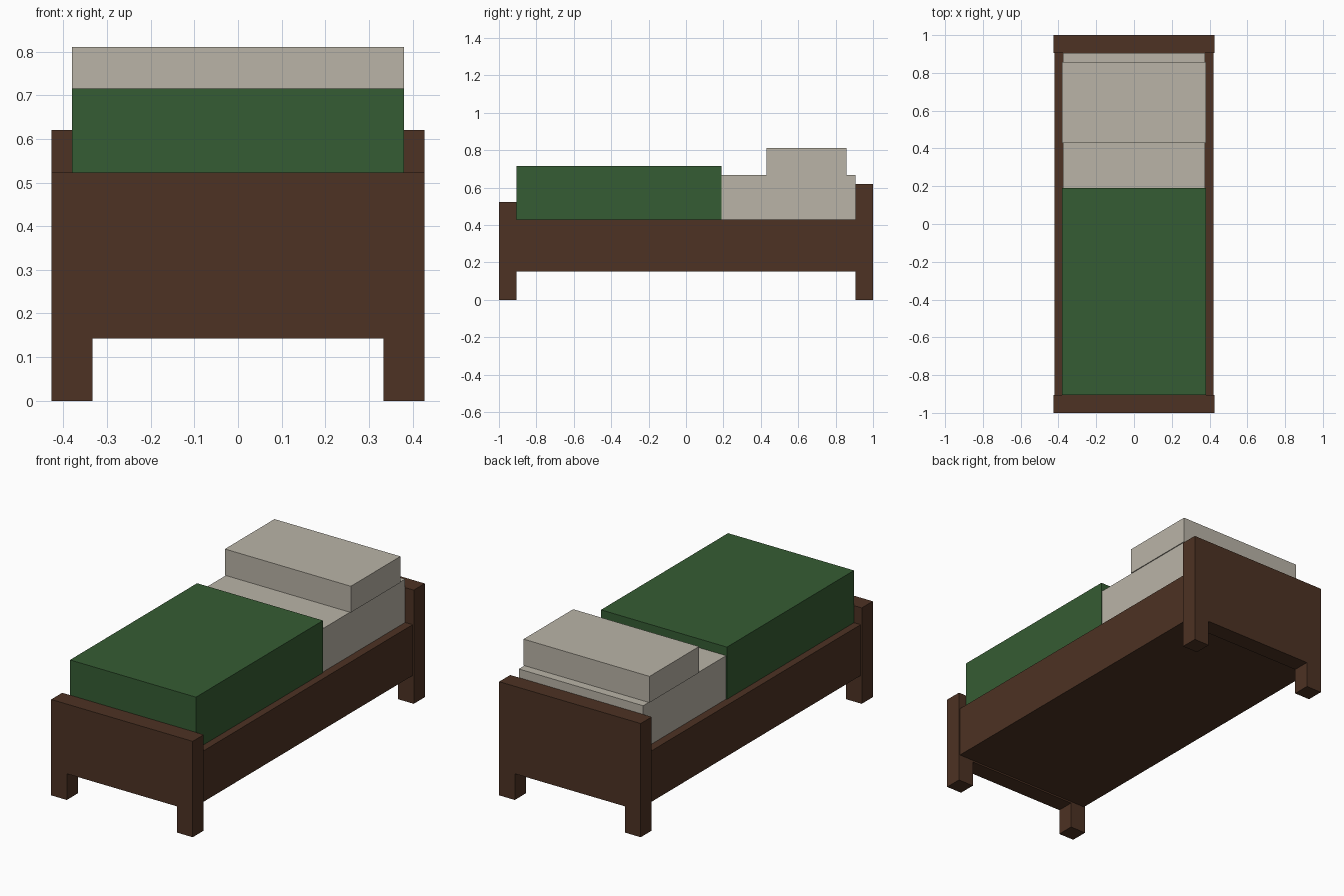
import bpy
import bmesh

if "Cube" in bpy.data.objects:
    bpy.data.objects.remove(bpy.data.objects["Cube"])


def material(name, rgb):
    m = bpy.data.materials.new(name)
    m.diffuse_color = (*rgb, 1.0)
    m.use_nodes = True
    m.node_tree.nodes["Principled BSDF"].inputs["Base Color"].default_value = m.diffuse_color
    return m


WOOD = material("dark brown wood", (0.074, 0.032, 0.017))
GREEN = material("green blanket", (0.036, 0.107, 0.033))
LINEN = material("pale linen", (0.49, 0.456, 0.386))


def prism(name, profile, y0, y1, mat):
    """Extrude an x-z outline from y0 to y1."""
    bm = bmesh.new()
    face = bm.faces.new([bm.verts.new((x, y0, z)) for x, z in profile])
    ext = bmesh.ops.extrude_face_region(bm, geom=[face])
    verts = [v for v in ext["geom"] if isinstance(v, bmesh.types.BMVert)]
    bmesh.ops.translate(bm, verts=verts, vec=(0, y1 - y0, 0))
    bmesh.ops.recalc_face_normals(bm, faces=bm.faces)
    mesh = bpy.data.meshes.new(name)
    bm.to_mesh(mesh)
    bm.free()
    mesh.materials.append(mat)
    obj = bpy.data.objects.new(name, mesh)
    bpy.context.collection.objects.link(obj)


def box(name, half_width, y0, y1, z0, z1, mat):
    w = half_width
    prism(name, [(-w, z0), (w, z0), (w, z1), (-w, z1)], y0, y1, mat)


def end_board(name, y0, y1, top):
    """End panel with its two legs, cut out underneath."""
    w, leg, gap = 0.427, 0.333, 0.143
    right = [(leg, gap), (leg, 0), (w, 0), (w, top)]
    left = [(-x, z) for x, z in reversed(right)]
    prism(name, right + left, y0, y1, WOOD)


# wooden frame
end_board("footboard", -1.0, -0.905, 0.523)
end_board("headboard", 0.905, 1.0, 0.62)
box("bed_base", 0.42, -0.905, 0.905, 0.152, 0.43, WOOD)

# bedding
box("mattress", 0.375, 0.19, 0.905, 0.43, 0.667, LINEN)
box("blanket", 0.38, -0.905, 0.19, 0.43, 0.715, GREEN)
box("pillow", 0.38, 0.43, 0.857, 0.667, 0.81, LINEN)
